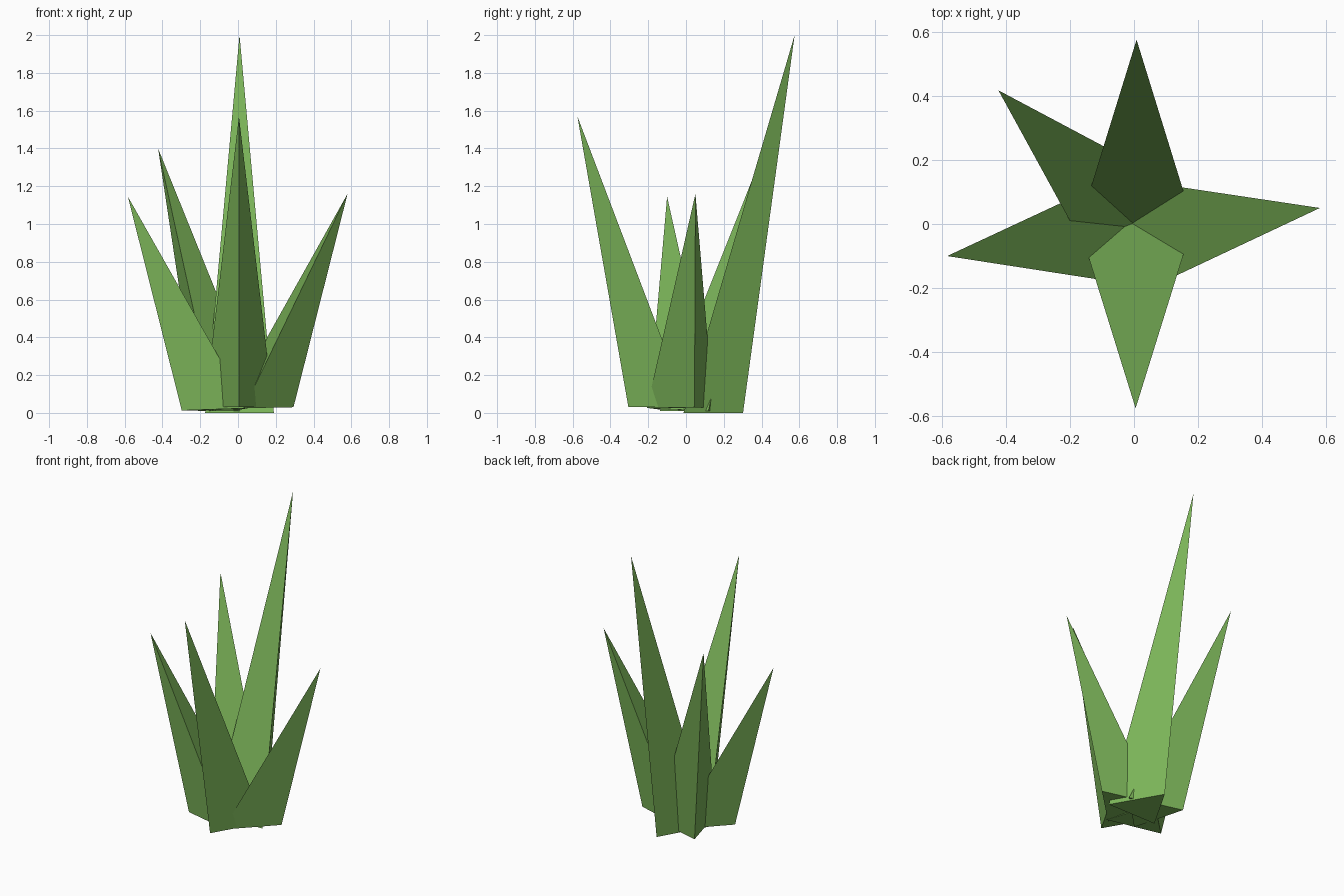
import bpy, bmesh
from math import cos, sin, radians

if "Cube" in bpy.data.objects:
    bpy.data.objects.remove(bpy.data.objects["Cube"])

green = bpy.data.materials.new("leaf_green")
green.diffuse_color = (0.20, 0.46, 0.10, 1)
green.use_nodes = True
green.node_tree.nodes["Principled BSDF"].inputs["Base Color"].default_value = green.diffuse_color

R = 0.21  # circumradius of every triangular leaf base


def leaf(name, centre, turn, tip, base_z):
    """Three-sided spike: triangular base with one corner outward, tip leaning out."""
    bm = bmesh.new()
    base = []
    for i, z in enumerate(base_z):
        a = radians(turn + 120 * i)
        base.append(bm.verts.new((centre[0] + R * cos(a), centre[1] + R * sin(a), z)))
    top = bm.verts.new(tip)
    bm.faces.new(base[::-1])
    for i in range(3):
        bm.faces.new((base[i], base[(i + 1) % 3], top))
    bmesh.ops.recalc_face_normals(bm, faces=bm.faces)
    mesh = bpy.data.meshes.new(name)
    bm.to_mesh(mesh)
    bm.free()
    mesh.materials.append(green)
    bpy.context.collection.objects.link(bpy.data.objects.new(name, mesh))


# Five leaves fanned around the centre
leaf("back_leaf", (0.008, 0.092), 90, (0.008, 0.575, 2.0), (0, 0, 0))
leaf("front_leaf", (0.005, -0.095), 270, (0.005, -0.575, 1.57), (0.03, 0.03, 0.03))
leaf("right_leaf", (0.09, -0.006), 14, (0.58, 0.05, 1.16), (0.03, 0.025, 0.025))
leaf("left_leaf", (-0.094, -0.047), 194, (-0.583, -0.10, 1.145), (0.013, 0.025, 0.008))
leaf("back_left_leaf", (-0.064, 0.064), 135, (-0.423, 0.417, 1.40), (0.01, 0.01, 0.01))
